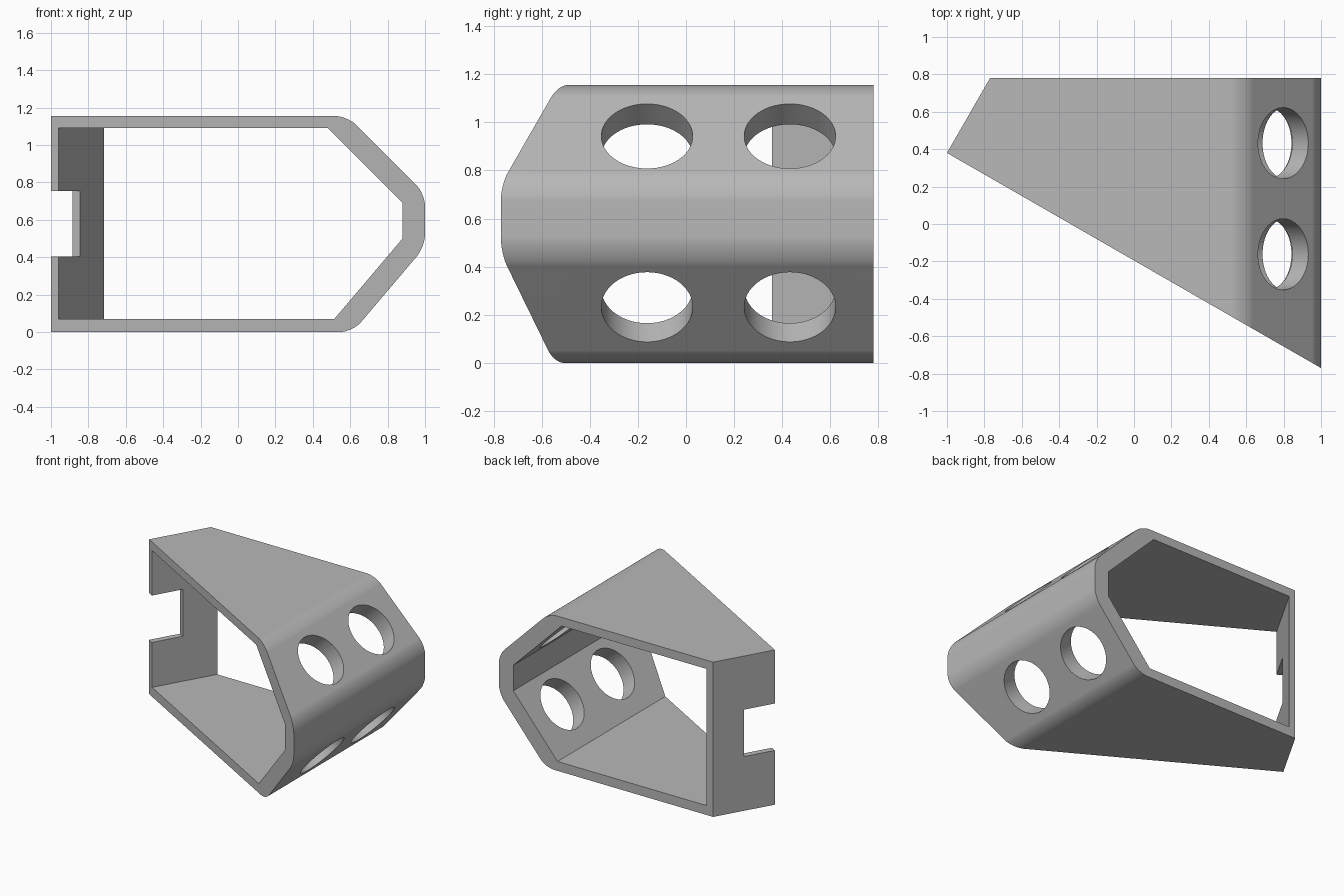
import bpy
import bmesh
from math import radians
from mathutils import Vector

cube = bpy.data.objects.get("Cube")
if cube:
    bpy.data.objects.remove(cube)

SLOPE = 0.575   # slant of the end wall; the front cut is square to it
BACK = 0.78
HOLE_RADIUS = 0.19

grey = bpy.data.materials.new("plain grey")
grey.use_nodes = True
colour = (0.48, 0.48, 0.48, 1)
grey.diffuse_color = colour
grey.node_tree.nodes["Principled BSDF"].inputs["Base Color"].default_value = colour


def front_y(x):
    return 0.38 - SLOPE * (x + 1)


def prism(name, profile, left_x, front, back, fillet=0):
    """Tube along y: two slanted left corners, then the profile (x, z)."""
    bottom, top = profile[-1][1], profile[0][1]

    def ring(is_front):
        points = []
        for z in (bottom, top):
            y = front if is_front else back
            if front is None and is_front:
                y = 0.38
            points.append((left_x(y), y, z))
        for x, z in profile:
            y = back
            if is_front:
                y = front_y(x) if front is None else front
            points.append((x, y, z))
        return points

    bm = bmesh.new()
    a = [bm.verts.new(p) for p in ring(True)]
    b = [bm.verts.new(p) for p in ring(False)]
    n = len(a)
    bm.faces.new(a)
    bm.faces.new(b[::-1])
    for i in range(n):
        j = (i + 1) % n
        bm.faces.new((a[i], b[i], b[j], a[j]))
    bmesh.ops.recalc_face_normals(bm, faces=bm.faces)
    if fillet:
        edges = [bm.edges.get((a[i], b[i])) for i in range(2, n)]
        bmesh.ops.bevel(bm, geom=edges, offset=fillet, segments=8,
                        profile=0.5, affect='EDGES')
    mesh = bpy.data.meshes.new(name)
    bm.to_mesh(mesh)
    bm.free()
    mesh.materials.append(grey)
    obj = bpy.data.objects.new(name, mesh)
    bpy.context.collection.objects.link(obj)
    return obj


# Outer shell with rounded long edges
body = prism("bracket_shell",
             [(0.585, 1.155), (1, 0.74), (1, 0.456), (0.613, 0)],
             lambda y: -1 + (y - 0.38) * SLOPE, None, BACK, fillet=0.068)

# Through opening
cutters = [prism("opening_cutter",
                 [(0.48, 1.09), (0.88, 0.69), (0.88, 0.5), (0.515, 0.07)],
                 lambda y: -0.96 + (y - 0.357) * SLOPE, -1.0, 1.0)]

# Round holes through both sloping walls
for centre, axis in (((0.795, 0.94), (1, 1)), ((0.81, 0.2325), (0.762, -0.647))):
    direction = Vector((axis[0], 0, axis[1]))
    for y in (-0.162, 0.432):
        bpy.ops.mesh.primitive_cylinder_add(
            vertices=64, radius=HOLE_RADIUS, depth=0.4,
            location=(centre[0], y, centre[1]),
            rotation=direction.to_track_quat('Z', 'Y').to_euler())
        cutters.append(bpy.context.object)

# Notch in the slanted end wall
bpy.ops.mesh.primitive_cube_add(size=1, location=(-1, 0.38, 0.58),
                                rotation=(0, 0, radians(-30)))
notch = bpy.context.object
notch.scale = (0.4, 0.46, 0.35)
cutters.append(notch)

bpy.ops.object.select_all(action='DESELECT')
bpy.context.view_layer.objects.active = body
body.select_set(True)
for cutter in cutters:
    cutter.hide_render = True
    mod = body.modifiers.new("cut", 'BOOLEAN')
    mod.operation = 'DIFFERENCE'
    mod.solver = 'EXACT'
    mod.object = cutter
    bpy.ops.object.modifier_apply(modifier=mod.name)
    bpy.data.objects.remove(cutter)

# Smooth fillets and hole walls, crisp flats
bpy.ops.object.shade_smooth_by_angle(angle=radians(25))
weighted = body.modifiers.new("flat normals", 'WEIGHTED_NORMAL')
weighted.keep_sharp = True
